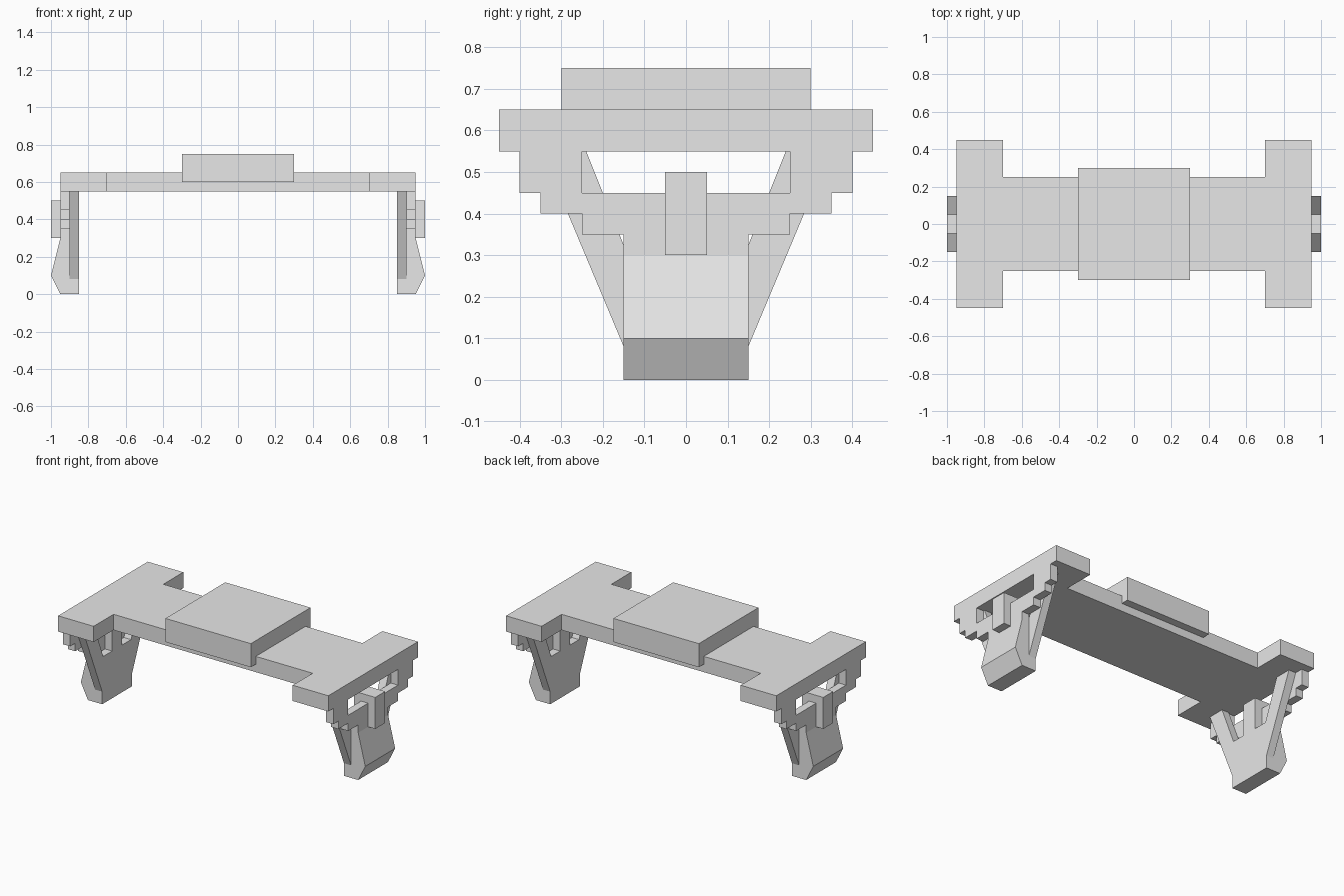
import bpy
import bmesh
from mathutils import Vector

cube = bpy.data.objects.get("Cube")
if cube:
    bpy.data.objects.remove(cube, do_unlink=True)

grey = bpy.data.materials.new("plain_grey")
grey.use_nodes = True
grey.diffuse_color = (0.8, 0.8, 0.8, 1)
grey.node_tree.nodes["Principled BSDF"].inputs["Base Color"].default_value = (0.8, 0.8, 0.8, 1)


def prism(name, outline, axis, start, end):
    """Extrude a 2D outline along an axis; outline uses the other two axes in order."""
    def place(p):
        co = list(p)
        co.insert(axis, start)
        return co
    bm = bmesh.new()
    face = bm.faces.new([bm.verts.new(place(p)) for p in outline])
    move = Vector((0, 0, 0))
    move[axis] = end - start
    geom = bmesh.ops.extrude_face_region(bm, geom=[face])["geom"]
    bmesh.ops.translate(bm, vec=move, verts=[g for g in geom if isinstance(g, bmesh.types.BMVert)])
    bmesh.ops.recalc_face_normals(bm, faces=bm.faces)
    mesh = bpy.data.meshes.new(name)
    bm.to_mesh(mesh)
    bm.free()
    mesh.materials.append(grey)
    obj = bpy.data.objects.new(name, mesh)
    bpy.context.collection.objects.link(obj)
    return obj


def mirrored(half):
    """Close a half outline by reflecting its first coordinate."""
    return half + [(-a, b) for a, b in reversed(half)]


def rect(a, b, c, d):
    return [(a, c), (b, c), (b, d), (a, d)]


# H-shaped deck and raised centre block
deck_half = [(0.70, -0.25), (0.70, -0.45), (0.95, -0.45),
             (0.95, 0.45), (0.70, 0.45), (0.70, 0.25)]
prism("deck", mirrored(deck_half), 2, 0.55, 0.65)
prism("centre_block", rect(-0.3, 0.3, -0.3, 0.3), 2, 0.60, 0.75)

# Stepped side plate with a window under the deck
plate_half = [(0.25, 0.45), (0.25, 0.55), (0.40, 0.55), (0.40, 0.45), (0.35, 0.45),
              (0.35, 0.40), (0.25, 0.40), (0.25, 0.35), (0.15, 0.35), (0.15, 0.30)]
foot = [(0.85, 0), (0.95, 0), (1.0, 0.1), (0.95, 0.3), (0.85, 0.3)]
brace = [(0.15, 0.08), (0.347, 0.55), (0.24, 0.55), (0.14, 0.30), (0.14, 0.08)]

for side, s in (("left", 1), ("right", -1)):
    prism(side + "_stepped_plate", mirrored(plate_half), 0, s * 0.90, s * 0.95)
    prism(side + "_foot", [(s * x, z) for x, z in foot], 1, -0.15, 0.15)
    prism(side + "_tab", rect(-0.05, 0.05, 0.30, 0.50), 0, s * 0.85, s * 1.0)
    # Slanted braces on the inner side
    for end, t in (("front", -1), ("back", 1)):
        prism(f"{side}_{end}_brace", [(t * y, z) for y, z in brace], 0, s * 0.85, s * 0.90)
